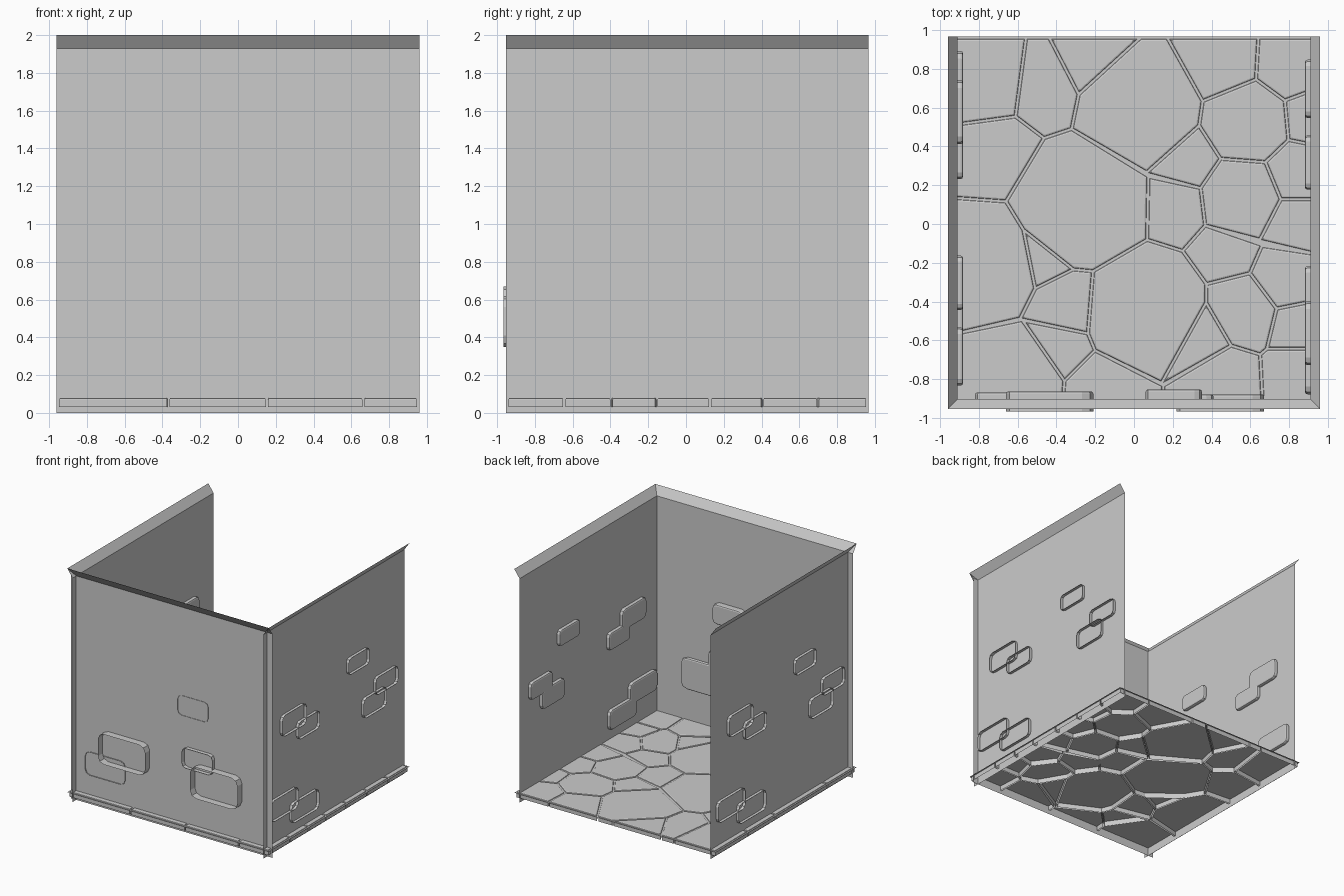
import bpy, bmesh, math
from mathutils import Vector, Matrix

if "Cube" in bpy.data.objects:
    bpy.data.objects.remove(bpy.data.objects["Cube"])

HALF = 0.96          # half width of the room
WALL = 0.91          # distance of each wall from the centre
YC = 0.007           # room centre in y (the front bricks stick out a little)


def finish(bm, name, turn=0.0):
    bm.transform(Matrix.Translation((0, YC, 0)) @ Matrix.Rotation(turn, 4, 'Z'))
    mesh = bpy.data.meshes.new(name)
    bm.to_mesh(mesh)
    bm.free()
    obj = bpy.data.objects.new(name, mesh)
    bpy.context.collection.objects.link(obj)
    return obj


def add_stone(bm, cap, drop, bevel):
    """Open-backed stone: a cap polygon, sides along drop, softened cap edge."""
    part = bmesh.new()
    face = part.faces.new([part.verts.new(p) for p in cap])
    rim = list(face.edges)
    out = bmesh.ops.extrude_edge_only(part, edges=rim)
    moved = [g for g in out['geom'] if isinstance(g, bmesh.types.BMVert)]
    bmesh.ops.translate(part, verts=moved, vec=drop)
    bmesh.ops.bevel(part, geom=rim, offset=bevel, segments=2, profile=0.5,
                    affect='EDGES', clamp_overlap=True)
    bmesh.ops.recalc_face_normals(part, faces=part.faces)
    top = max(part.faces, key=lambda f: f.calc_area())
    top.normal_update()
    if top.normal.dot(Vector(drop)) > 0:
        bmesh.ops.reverse_faces(part, faces=part.faces)
    temp = bpy.data.meshes.new("temp")
    part.to_mesh(temp)
    part.free()
    bm.from_mesh(temp)
    bpy.data.meshes.remove(temp)


def wall(name, turn):
    # flat sheet with a lip that leans outward at the top
    bm = bmesh.new()
    rows = [[bm.verts.new((u, -d, z)) for u in (-HALF, HALF)]
            for d, z in ((WALL, 0), (WALL, 1.93), (HALF, 2.0))]
    for a, b in zip(rows, rows[1:]):
        bm.faces.new((a[1], a[0], b[0], b[1]))
    finish(bm, name, turn)


def bricks(name, turn, specs):
    # each spec: u range, z range, inner depth, outer depth
    bm = bmesh.new()
    for u0, u1, z0, z1, inner, outer in specs:
        r = 0.22 * (z1 - z0)
        cap = []
        for i, (cu, cz) in enumerate(((u1 - r, z1 - r), (u0 + r, z1 - r),
                                      (u0 + r, z0 + r), (u1 - r, z0 + r))):
            for k in range(3):
                a = math.radians(90 * i + 45 * k)
                cap.append((cu + r * math.cos(a), -inner, cz + r * math.sin(a)))
        add_stone(bm, cap, (0, inner - outer, 0), 0.012)
    finish(bm, name, turn)


# walls: front, right, left; the back stays open
SIDES = {"front": 0, "right": math.pi / 2, "left": -math.pi / 2}
for side, turn in SIDES.items():
    wall(side + "_wall", turn)

# bricks showing through the front wall
bricks("front_bricks", 0, [
    (-0.66, -0.21, 0.41, 0.67, 0.870, 0.974),
    (-0.82, -0.44, 0.25, 0.45, 0.875, 0.918),
    (0.22, 0.67, 0.35, 0.62, 0.885, 0.974),
    (0.12, 0.41, 0.57, 0.74, 0.885, 0.945),
    (0.06, 0.35, 1.00, 1.17, 0.860, 0.914)])

# the same brick pattern on both side walls
SIDE_BRICKS = [(yc - w / 2, yc + w / 2, zc - h / 2, zc + h / 2, 0.882, 0.935)
               for yc, zc, w, h in (
    (-0.70, 0.37, 0.37, 0.18), (-0.42, 0.25, 0.37, 0.17),
    (-0.57, 1.05, 0.33, 0.18), (-0.37, 0.93, 0.29, 0.15),
    (0.31, 1.22, 0.28, 0.14), (0.69, 0.91, 0.30, 0.15),
    (0.53, 0.78, 0.31, 0.17))]
for side in ("right", "left"):
    bricks(side + "_bricks", SIDES[side], SIDE_BRICKS)

# mortar sheet under the flagstones
bm = bmesh.new()
bmesh.ops.create_grid(bm, x_segments=1, y_segments=1, size=HALF,
                      matrix=Matrix.Translation((0, 0, 0.072)))
finish(bm, "floor_mortar")

# flagstones: centre x, centre y, rough radius
STONES = [
    (-.77, .74, .22), (-.47, .70, .17), (-.20, .84, .18), (-.72, .37, .17),
    (-.27, .10, .33), (.02, .60, .30), (.45, .84, .18), (.80, .82, .16),
    (.58, .52, .20), (.90, .55, .10), (.27, .32, .13), (.22, .09, .12),
    (.55, .13, .19), (.84, .25, .13), (.84, -.02, .14), (.48, -.14, .10),
    (.80, -.28, .15), (.05, -.45, .30), (.32, -.60, .15), (.56, -.46, .15),
    (.85, -.53, .11), (.85, -.80, .14), (.45, -.82, .16), (-.14, -.84, .14),
    (-.36, -.62, .10), (-.62, -.80, .20), (-.76, -.20, .25),
    (-.46, -.14, .15), (-.32, -.42, .15)]


def clip(poly, n, limit):
    """Keep the part of a polygon where p . n <= limit."""
    out = []
    for a, b in zip(poly, poly[1:] + poly[:1]):
        da, db = a.dot(n) - limit, b.dot(n) - limit
        if da <= 0:
            out.append(a)
        if da * db < 0:
            out.append(a.lerp(b, da / (da - db)))
    return out


bm = bmesh.new()
E, GAP = 0.947, 0.006
for x, y, r in STONES:
    c = Vector((x, y))
    poly = [Vector(p) for p in ((-E, -E), (E, -E), (E, E), (-E, E))]
    for x2, y2, r2 in STONES:
        to = Vector((x2, y2)) - c
        dist = to.length
        if dist > 0:
            n = to / dist
            reach = (dist ** 2 + r * r - r2 * r2) / (2 * dist)
            poly = clip(poly, n, c.dot(n) + reach - GAP)
    # drop corners that sit almost on top of each other
    poly = [p for i, p in enumerate(poly) if (p - poly[i - 1]).length > 0.03]
    if len(poly) > 2:
        add_stone(bm, [(p.x, p.y, 0.08) for p in poly], (0, 0, -0.048), 0.01)
finish(bm, "flagstones")
